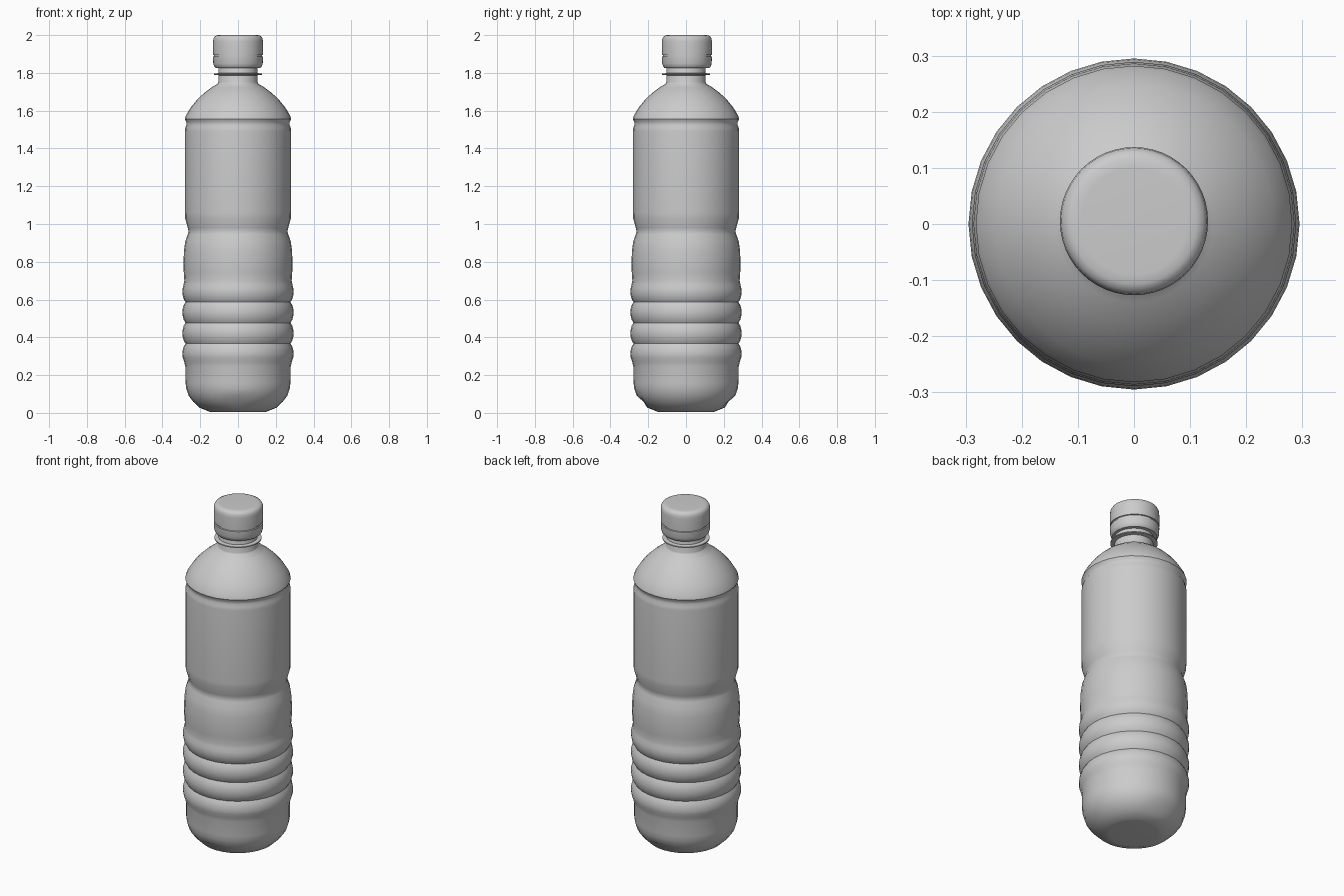
import bpy, bmesh, math


def lathe(name, profile, sides, cy=0.0, angle=35, dent=None):
    """Revolve (radius, z) points about the z axis; radius 0 makes a pole."""
    bm = bmesh.new()
    rings = []
    for r, z in profile:
        if r == 0:
            rings.append([bm.verts.new((0, cy, z))])
            continue
        ring = []
        for i in range(sides):
            a = 2 * math.pi * i / sides
            rr = r - (dent(a, z) if dent else 0)
            ring.append(bm.verts.new((rr * math.cos(a), cy + rr * math.sin(a), z)))
        rings.append(ring)
    for lo, hi in zip(rings, rings[1:]):
        for i in range(sides):
            j = (i + 1) % sides
            face = []
            for v in (lo[i % len(lo)], lo[j % len(lo)], hi[j % len(hi)], hi[i % len(hi)]):
                if v not in face:
                    face.append(v)
            bm.faces.new(face)
    bmesh.ops.recalc_face_normals(bm, faces=bm.faces)
    me = bpy.data.meshes.new(name)
    bm.to_mesh(me)
    bm.free()
    ob = bpy.data.objects.new(name, me)
    bpy.context.collection.objects.link(ob)
    bpy.ops.object.select_all(action='DESELECT')
    ob.select_set(True)
    bpy.context.view_layer.objects.active = ob
    bpy.ops.object.shade_smooth_by_angle(angle=math.radians(angle))
    return ob


# Small moulded dents at the front and back of the base
def base_dent(a, z):
    return 0.012 if 0.04 < z < 0.08 and abs(math.sin(a)) > 0.97 else 0.0


# Bottle body: base, grip ribs, waist, label panel, shoulder, neck
body = [(0, 0.01), (0.13, 0.004), (0.15, 0.006), (0.205, 0.028), (0.238, 0.06),
        (0.262, 0.092), (0.274, 0.13), (0.278, 0.16), (0.279, 0.245), (0.285, 0.27)]
for k in range(4):
    z = 0.312 + 0.11 * k
    body += [(0.293, z - 0.018), (0.295, z), (0.293, z + 0.018), (0.288, z + 0.038)]
    if k < 3:
        body += [(0.278, z + 0.055), (0.288, z + 0.072)]
body += [(0.284, 0.70), (0.287, 0.74), (0.289, 0.79), (0.286, 0.86), (0.279, 0.91),
         (0.266, 0.945), (0.262, 0.962), (0.266, 0.98), (0.28, 1.03), (0.281, 1.06),
         (0.281, 1.49), (0.279, 1.51), (0.273, 1.525), (0.274, 1.54), (0.282, 1.555),
         (0.276, 1.575), (0.25, 1.617), (0.217, 1.658), (0.18, 1.693), (0.14, 1.723),
         (0.108, 1.742), (0.104, 1.75), (0.104, 1.96), (0, 1.96)]
lathe("bottle_body", body, 32, dent=base_dent)

# Thin support ring on the neck
lathe("neck_ring", [(0.10, 1.787), (0.126, 1.79), (0.127, 1.793), (0.126, 1.796), (0.10, 1.799)], 48)

# Tamper band and screw cap
lathe("tamper_band", [(0.10, 1.827), (0.12, 1.827), (0.126, 1.834), (0.131, 1.85),
                      (0.132, 1.886), (0.127, 1.888), (0.10, 1.888)], 48, 0.005)
lathe("screw_cap", [(0.10, 1.894), (0.127, 1.894), (0.132, 1.896), (0.132, 1.965),
                    (0.130, 1.982), (0.124, 1.993), (0.112, 1.999), (0.095, 2.0), (0, 2.0)], 48, 0.005)
lathe("cap_liner", [(0.10, 1.88), (0.127, 1.88), (0.127, 1.90), (0.10, 1.90)], 48, 0.005)
